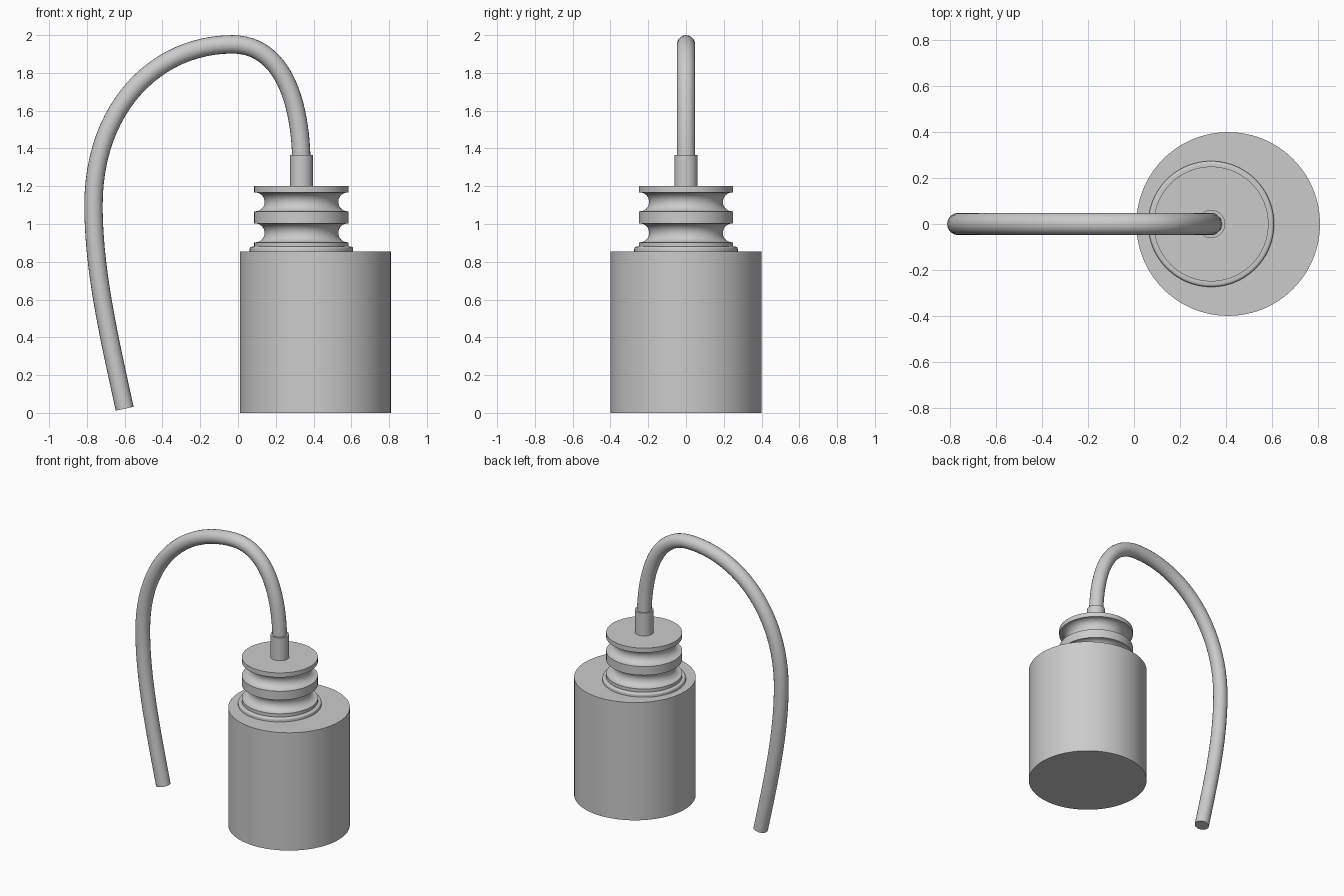
import bpy
import math

if "Cube" in bpy.data.objects:
    bpy.data.objects.remove(bpy.data.objects["Cube"])

NECK_X = 0.336


def lathe(name, profile, x, segments=96):
    """Spin (radius, z) points about a vertical axis; the ends sit on the axis."""
    verts, faces, rings = [], [], []
    for r, z in profile:
        if r == 0:
            rings.append([len(verts)] * segments)
            verts.append((0, 0, z))
        else:
            rings.append(list(range(len(verts), len(verts) + segments)))
            for i in range(segments):
                a = 2 * math.pi * i / segments
                verts.append((r * math.cos(a), r * math.sin(a), z))
    for low, high in zip(rings, rings[1:]):
        for i in range(segments):
            j = (i + 1) % segments
            faces.append(list(dict.fromkeys((low[i], low[j], high[j], high[i]))))
    mesh = bpy.data.meshes.new(name)
    mesh.from_pydata(verts, [], faces)
    obj = bpy.data.objects.new(name, mesh)
    obj.location.x = x
    bpy.context.collection.objects.link(obj)
    smooth(obj)
    return obj


def smooth(obj):
    bpy.ops.object.select_all(action='DESELECT')
    obj.select_set(True)
    bpy.context.view_layer.objects.active = obj
    bpy.ops.object.shade_smooth_by_angle(angle=math.radians(35))


def arc(r, z, radius, start, end, steps=12):
    """Profile points along a circular arc, angles in degrees."""
    angles = [math.radians(start + (end - start) * i / steps) for i in range(steps + 1)]
    return [(r + radius * math.cos(a), z + radius * math.sin(a)) for a in angles]


# Main canister
lathe("body", [(0, 0), (0.4, 0), (0.4, 0.855), (0, 0.855)], 0.41)

# Stepped neck with a rounded foot and two concave grooves
neck = [(0, 0.85), (0.274, 0.85)]
neck += arc(0.262, 0.868, 0.012, 0, 90, 5)
neck += [(0.25, 0.88), (0.25, 0.903)]
neck += arc(0.245, 0.953, 0.05, 270, 90, 16)
neck += [(0.25, 1.003), (0.25, 1.066)]
neck += arc(0.245, 1.117, 0.05, 270, 90, 16)
neck += [(0.25, 1.167), (0.25, 1.2), (0, 1.2)]
lathe("neck", neck, NECK_X)

# Hose collar
lathe("collar", [(0, 1.19), (0.061, 1.19), (0.061, 1.365), (0, 1.365)], NECK_X, 48)

# Bent hose: (point, left handle, right handle) in x, z
path = [((NECK_X, 1.3), (NECK_X, 1.2), (NECK_X, 1.66)),
        ((-0.03, 1.951), (0.23, 1.951), (-0.43, 1.951)),
        ((-0.765, 1.1), (-0.765, 1.62), (-0.765, 0.76)),
        ((-0.6, 0.022), (-0.685, 0.41), (-0.58, -0.07))]
curve = bpy.data.curves.new("hose", 'CURVE')
curve.dimensions = '3D'
curve.resolution_u = 24
curve.bevel_depth = 0.0485
curve.bevel_resolution = 8
curve.use_fill_caps = True
spline = curve.splines.new('BEZIER')
spline.bezier_points.add(len(path) - 1)
for point, (co, left, right) in zip(spline.bezier_points, path):
    point.handle_left_type = point.handle_right_type = 'FREE'
    point.co = (co[0], 0, co[1])
    point.handle_left = (left[0], 0, left[1])
    point.handle_right = (right[0], 0, right[1])
hose = bpy.data.objects.new("hose", curve)
bpy.context.collection.objects.link(hose)
bpy.ops.object.select_all(action='DESELECT')
hose.select_set(True)
bpy.context.view_layer.objects.active = hose
bpy.ops.object.convert(target='MESH')
smooth(bpy.context.view_layer.objects.active)
